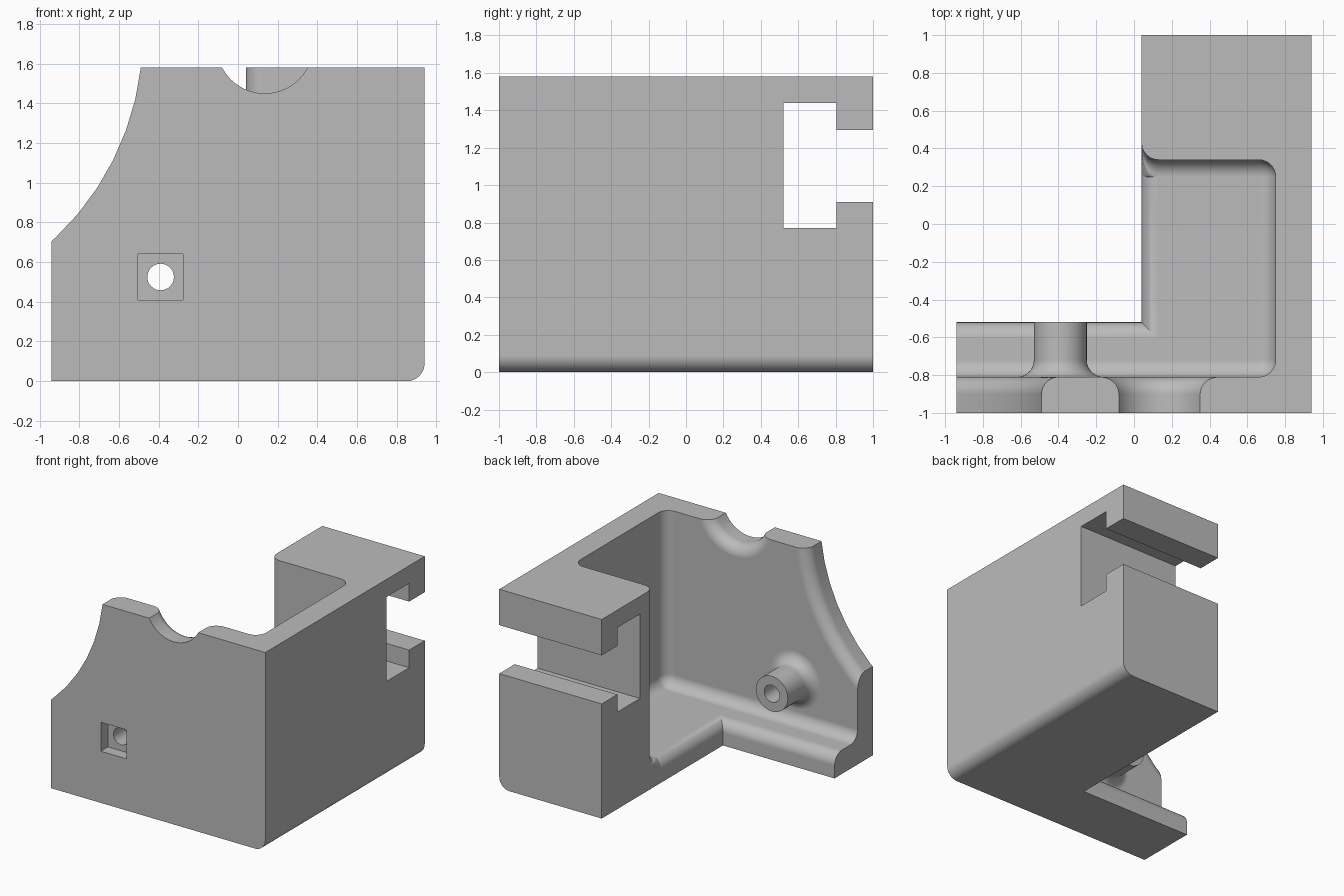
import bpy, bmesh
from math import sin, cos, pi

if "Cube" in bpy.data.objects:
    bpy.data.objects.remove(bpy.data.objects["Cube"], do_unlink=True)

R = 0.09          # fillet radius used throughout
SEG = 8           # steps per quarter round
FLOOR = 0.19      # floor top
QUARTER = [i * pi / 2 / SEG for i in range(SEG + 1)]

grey = bpy.data.materials.new("plain_grey")
grey.use_nodes = True
grey.diffuse_color = (0.5, 0.5, 0.5, 1)
grey.node_tree.nodes["Principled BSDF"].inputs["Base Color"].default_value = (0.5, 0.5, 0.5, 1)


def loft(name, rings):
    """Closed solid skinned through rings that have equal point counts."""
    bm = bmesh.new()
    loops = [[bm.verts.new(p) for p in ring] for ring in rings]
    n = len(loops[0])
    for a, b in zip(loops, loops[1:]):
        for i in range(n):
            j = (i + 1) % n
            bm.faces.new((a[i], a[j], b[j], b[i]))
    bm.faces.new(loops[0])
    bm.faces.new(loops[-1])
    bmesh.ops.remove_doubles(bm, verts=bm.verts, dist=1e-5)
    bmesh.ops.recalc_face_normals(bm, faces=bm.faces)
    mesh = bpy.data.meshes.new(name)
    bm.to_mesh(mesh)
    bm.free()
    mesh.materials.append(grey)
    obj = bpy.data.objects.new(name, mesh)
    bpy.context.collection.objects.link(obj)
    return obj


def box(name, x0, x1, y0, y1, z0, z1):
    plan = [(x0, y0), (x1, y0), (x1, y1), (x0, y1)]
    return loft(name, [[(x, y, z) for x, y in plan] for z in (z0, z1)])


def lathe(name, cx, cz, profile, n):
    """Turned solid about a front-to-back axis; profile is (y, radius)."""
    return loft(name, [[(cx + r * cos(2 * pi * i / n), y, cz + r * sin(2 * pi * i / n))
                        for i in range(n)] for y, r in profile])


def combine(target, tool, operation):
    mod = target.modifiers.new(tool.name, 'BOOLEAN')
    mod.operation = operation
    mod.solver = 'EXACT'
    mod.object = tool
    tool.hide_render = True
    bpy.context.view_layer.objects.active = target
    bpy.ops.object.modifier_apply(modifier=mod.name)
    bpy.data.objects.remove(tool, do_unlink=True)


# Outer block with one rounded lower edge
outline = [(-0.94, 0), (-0.94, 1.58), (0.94, 1.58)]
outline += [(0.94 - R + R * cos(t), R - R * sin(t)) for t in QUARTER]
body = loft("bracket_body", [[(x, y, z) for x, z in outline] for y in (-1, 1)])


# Plan outline of the cavity above the floor, walls moved in by off
def cavity_ring(off, z):
    k = R - off
    pts = [(-1.2, -0.81 + off)]
    pts += [(0.75 - R + k * sin(t), -0.81 + R - k * cos(t)) for t in QUARTER]
    pts += [(0.75 - R + k * cos(t), 0.34 - R + k * sin(t)) for t in QUARTER]
    pts += [(0.04 + R - R * sin(t), 0.34 + R - (R + off) * cos(t)) for t in QUARTER]
    pts += [(0.04, 1.1), (-1.2, 1.2)]
    return [(x, y, z) for x, y in pts]


# Plan outline of the open corner below the floor, rim moved out by off
def rim_ring(off, z):
    pts = [(-1.1, -0.52 - off)]
    pts += [(0.04 + off, -0.52 - off)] * (SEG + 1)
    pts += [(0.04 + off, 0.34 - R)] * (SEG + 1)
    pts += [(0.04 + off * (1 - sin(t)), 0.34 + R - 2 * R * cos(t)) for t in QUARTER]
    pts += [(0.04, 1.1), (-1.1, 1.1)]
    return [(x, y, z) for x, y in pts]


rings = [cavity_ring(0, 2)]
rings += [cavity_ring(R - R * cos(t), FLOOR + R - R * sin(t)) for t in QUARTER]
rings += [rim_ring(R - R * cos(t), FLOOR - R + R * sin(t)) for t in reversed(QUARTER)]
rings += [rim_ring(0, -0.2)]
combine(body, loft("cavity", rings), 'DIFFERENCE')


# Sweeping corner cut and top notch, both rounded on the inner edge
def flared_cut(name, cx, cz, radius, n):
    profile = [(-1.2, radius)]
    profile += [(-0.81 - R + R * sin(t), radius + R - R * cos(t)) for t in QUARTER]
    profile += [(-0.6, radius + R)]
    combine(body, lathe(name, cx, cz, profile, n), 'DIFFERENCE')


flared_cut("corner_sweep", -1.885, 1.744, 1.405, 54)
flared_cut("top_notch", 0.135, 1.693, 0.243, 64)

# Screw boss with a flared root, its hole and square nut pocket
boss = [(-0.9, 0.14 + R)]
boss += [(-0.81 + R - R * cos(t), 0.14 + R - R * sin(t)) for t in QUARTER]
boss += [(-0.52, 0.14)]
combine(body, lathe("screw_boss", -0.39, 0.525, boss, 48), 'UNION')
combine(body, lathe("screw_hole", -0.39, 0.525, [(-1.2, 0.067), (-0.3, 0.067)], 32), 'DIFFERENCE')
combine(body, box("nut_pocket", -0.505, -0.278, -1.2, -0.91, 0.41, 0.64), 'DIFFERENCE')

# T-shaped slot through the rear block
combine(body, box("slot_wide", -0.1, 1.1, 0.52, 0.805, 0.77, 1.44), 'DIFFERENCE')
combine(body, box("slot_mouth", -0.1, 1.1, 0.7, 1.2, 0.91, 1.295), 'DIFFERENCE')

# Smooth fillets, crisp edges
bpy.ops.object.select_all(action='DESELECT')
body.select_set(True)
bpy.context.view_layer.objects.active = body
bpy.ops.object.shade_smooth_by_angle(angle=pi / 6)
weighted = body.modifiers.new("even_shading", 'WEIGHTED_NORMAL')
weighted.keep_sharp = True
